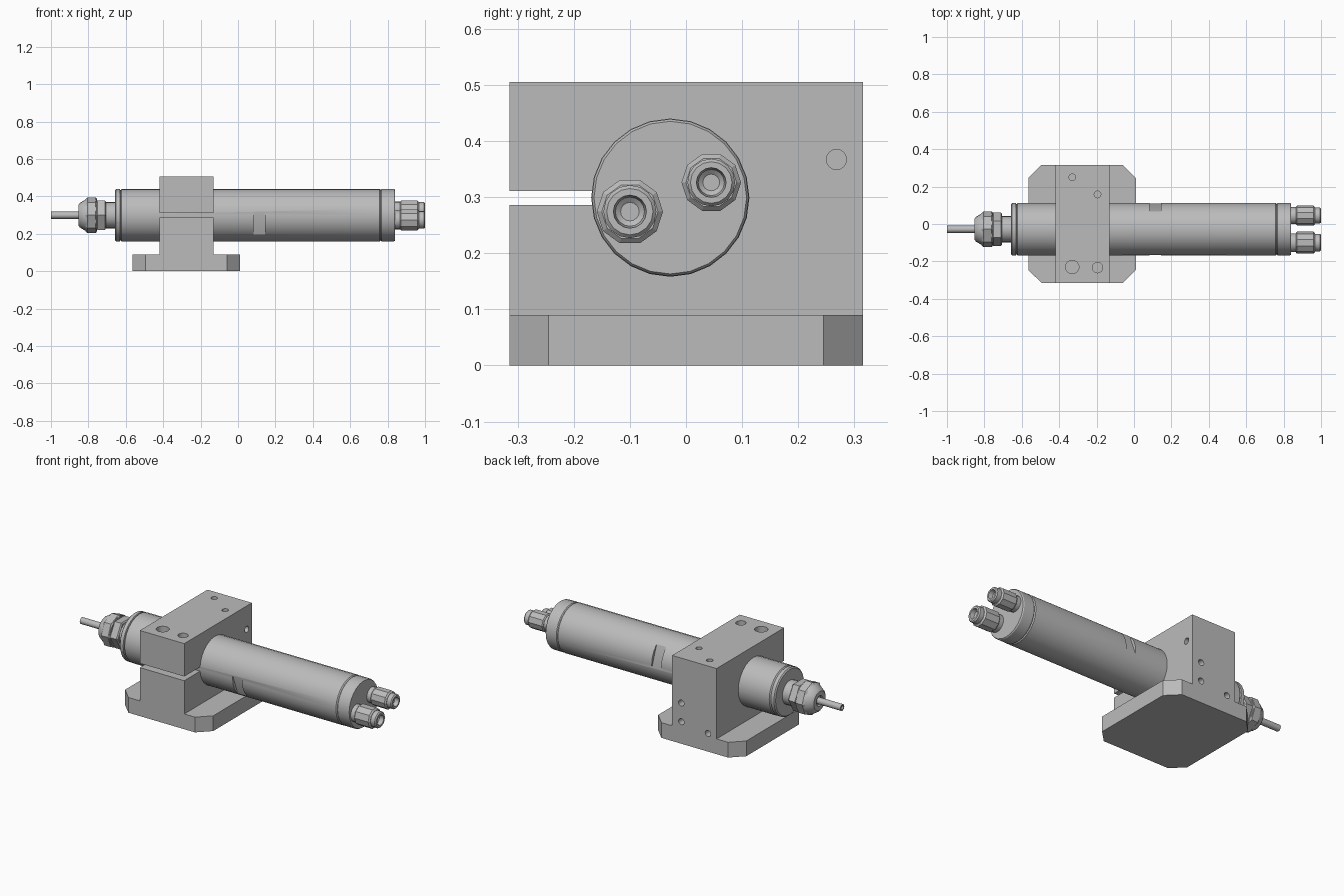
import bpy, bmesh, math
from mathutils import Matrix, Vector

cube = bpy.data.objects.get("Cube")
if cube:
    bpy.data.objects.remove(cube, do_unlink=True)

metal = bpy.data.materials.new("machined grey")
metal.use_nodes = True
metal.diffuse_color = (0.5, 0.5, 0.5, 1)
metal.node_tree.nodes["Principled BSDF"].inputs["Base Color"].default_value = (0.5, 0.5, 0.5, 1)

AXIS_Y, AXIS_Z, RADIUS = -0.028, 0.299, 0.141
TILT = math.radians(20)      # roll of the connector pair and wrench flats


def finish(name, bm):
    bmesh.ops.recalc_face_normals(bm, faces=bm.faces)
    mesh = bpy.data.meshes.new(name)
    bm.to_mesh(mesh)
    bm.free()
    mesh.materials.append(metal)
    ob = bpy.data.objects.new(name, mesh)
    bpy.context.collection.objects.link(ob)
    return ob


def prism(name, outline, z0, z1):
    """Extrude an outline in x, y upwards."""
    bm = bmesh.new()
    face = bm.faces.new([bm.verts.new((x, y, z0)) for x, y in outline])
    up = bmesh.ops.extrude_face_region(bm, geom=[face])
    bmesh.ops.translate(bm, vec=(0, 0, z1 - z0),
                        verts=[v for v in up["geom"] if isinstance(v, bmesh.types.BMVert)])
    return finish(name, bm)


def box(name, x, y, z):
    return prism(name, [(x[0], y[0]), (x[1], y[0]), (x[1], y[1]), (x[0], y[1])], *z)


def lathe(name, profile, y=AXIS_Y, z=AXIS_Z, sides=24):
    """Turn a profile of (x, radius) about a line along x; both ends are capped."""
    bm = bmesh.new()
    rings = []
    for x, r in profile:
        angles = [2 * math.pi * i / sides for i in range(sides)]
        rings.append([bm.verts.new((x, y + r * math.cos(a), z + r * math.sin(a))) for a in angles])
    for a, b in zip(rings, rings[1:]):
        for i in range(sides):
            j = (i + 1) % sides
            bm.faces.new((a[i], a[j], b[j], b[i]))
    bm.faces.new(rings[0])
    bm.faces.new(rings[-1])
    return finish(name, bm)


def rod(start, end, r, sides=16):
    """Round cutter between two points."""
    a, b = Vector(start), Vector(end)
    bm = bmesh.new()
    bmesh.ops.create_cone(bm, cap_ends=True, segments=sides, radius1=r, radius2=r,
                          depth=(b - a).length)
    turn = (b - a).to_track_quat('Z', 'Y').to_matrix().to_4x4()
    bm.transform(Matrix.Translation((a + b) / 2) @ turn)
    return finish("cutter", bm)


def cut(ob, cutters):
    bpy.context.view_layer.objects.active = ob
    for c in cutters:
        c.hide_render = True
        mod = ob.modifiers.new("cut", 'BOOLEAN')
        mod.operation, mod.solver, mod.object = 'DIFFERENCE', 'EXACT', c
        bpy.ops.object.modifier_apply(modifier=mod.name)
        bpy.data.objects.remove(c, do_unlink=True)


def smooth(ob, degrees=32):
    bpy.ops.object.select_all(action='DESELECT')
    ob.select_set(True)
    bpy.context.view_layer.objects.active = ob
    bpy.ops.object.shade_smooth_by_angle(angle=math.radians(degrees))


# Clamp: base plate with chamfered corners, joined to the upright block
X0, X1, W, C = -0.565, 0.01, 0.315, 0.07
clamp = prism("clamp_block", [(X0 + C, -W), (X1 - C, -W), (X1, C - W), (X1, W - C),
                              (X1 - C, W), (X0 + C, W), (X0, W - C), (X0, C - W)], 0, 0.09)
upright = box("upright", (-0.42, -0.13), (-W, W), (0.0, 0.505))
bpy.context.view_layer.objects.active = clamp
weld = clamp.modifiers.new("weld", 'BOOLEAN')
weld.operation, weld.solver, weld.object = 'UNION', 'EXACT', upright
bpy.ops.object.modifier_apply(modifier=weld.name)
bpy.data.objects.remove(upright, do_unlink=True)

# Bore, clamping slit and screw holes
holes = [rod((-0.6, AXIS_Y, AXIS_Z), (0.05, AXIS_Y, AXIS_Z), RADIUS + 0.002, 24),
         box("cutter", (-0.6, 0.1), (-0.4, AXIS_Y), (0.286, 0.311))]
for x in (-0.48, -0.07):
    for y in (-0.23, 0.178):
        holes.append(rod((x, y, -0.1), (x, y, 0.2), 0.039))
holes += [rod((-0.33, -0.23, 0.295), (-0.33, -0.23, 0.6), 0.036),
          rod((-0.33, -0.23, -0.1), (-0.33, -0.23, 0.3), 0.026),
          rod((-0.195, -0.233, 0.295), (-0.195, -0.233, 0.6), 0.028),
          rod((-0.27, 0.26, -0.1), (-0.27, 0.26, 0.08), 0.026)]
for x, y in ((-0.33, 0.25), (-0.195, 0.158)):
    holes.append(rod((x, y, 0.43), (x, y, 0.6), 0.018))
for x, z in ((-0.27, 0.455), (-0.364, 0.376), (-0.19, 0.24), (-0.19, 0.13), (-0.364, 0.107)):
    holes.append(rod((x, W - 0.08, z), (x, 0.4, z), 0.018))
for x, far in ((-0.36, -0.5), (-0.19, 0.0)):
    holes.append(rod((x, 0.268, 0.367), (far, 0.268, 0.367), 0.018))
cut(clamp, holes)
smooth(clamp)

# Cylinder barrel with wrench flats
barrel = lathe("barrel", [(-0.63, 0.132), (-0.622, RADIUS), (0.757, RADIUS), (0.763, 0.136)])
flats = []
for side in (-1, 1):
    flat = box("cutter", (0.083, 0.145), (0.124, 0.2), (-0.2, 0.2))
    turn = TILT + (math.pi if side < 0 else 0)
    flat.data.transform(Matrix.Translation((0, AXIS_Y, AXIS_Z)) @ Matrix.Rotation(turn, 4, 'X'))
    flats.append(flat)
cut(barrel, flats)
smooth(barrel)

# End rings
front_ring = lathe("front_ring", [(-0.658, 0.133), (-0.652, 0.14), (-0.632, 0.14), (-0.628, 0.132)])
cut(front_ring, [rod((-0.643, AXIS_Y - 0.2, AXIS_Z - 0.06), (-0.643, AXIS_Y - 0.11, AXIS_Z - 0.04), 0.009, 10)])
smooth(front_ring)
smooth(lathe("rear_cap", [(0.763, 0.136), (0.768, 0.14), (0.834, 0.14), (0.84, 0.136)]))

# Cable gland and cable
smooth(lathe("gland_neck", [(-0.72, 0.07), (-0.655, 0.07)]))
lathe("gland_body_nut", [(-0.757, 0.084), (-0.752, 0.09), (-0.712, 0.09), (-0.706, 0.082)], sides=6)
lathe("gland_cap_nut", [(-0.815, 0.085), (-0.805, 0.096), (-0.762, 0.096), (-0.755, 0.088)], sides=8)
smooth(lathe("gland_dome", [(-0.84, 0.03), (-0.853, 0.03), (-0.853, 0.055), (-0.845, 0.066),
                            (-0.808, 0.088), (-0.757, 0.088)]))
smooth(lathe("cable", [(-0.99, 0.012), (-1.0, 0.012), (-1.0, 0.019), (-0.83, 0.019)], sides=16))

# Pair of air connectors on the rear cap
for label, y, z, r in (("lower", -0.1, 0.274, 0.059), ("upper", 0.045, 0.326, 0.053)):
    smooth(lathe(label + "_connector_neck", [(0.835, r * 0.85), (0.872, r * 0.85)], y, z, 20))
    lathe(label + "_connector_grip", [(0.866, r * 0.9), (0.872, r), (0.96, r), (0.968, r * 0.85)],
          y, z, 10)
    smooth(lathe(label + "_connector_tip", [(0.96, r * 0.8), (0.994, r * 0.8), (1.0, r * 0.7),
                                            (1.0, r * 0.5), (0.975, r * 0.44), (0.96, r * 0.1)],
                 y, z, 16))
